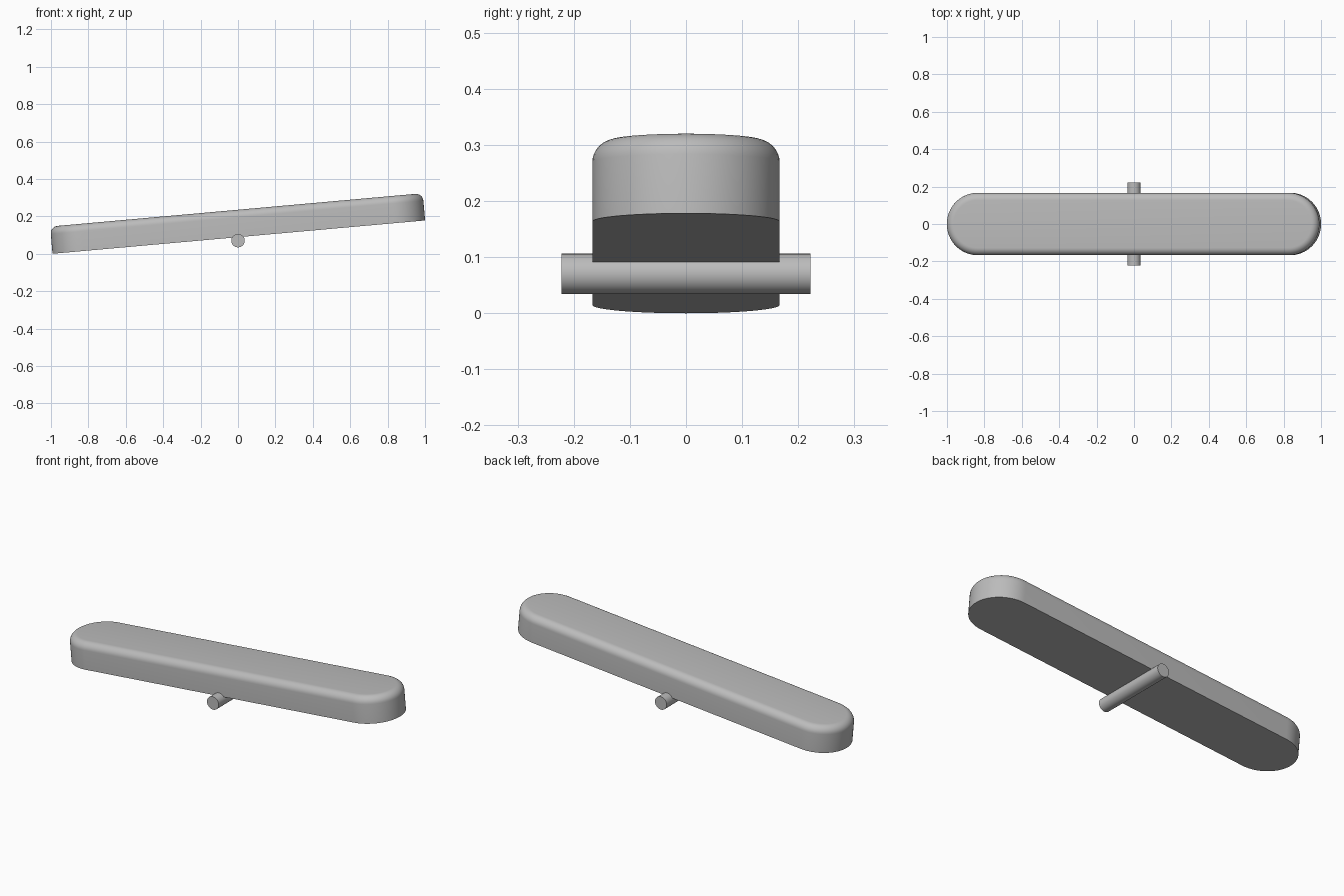
import bpy, bmesh
from math import radians, sin, cos, pi
from mathutils import Matrix

cube = bpy.data.objects.get("Cube")
if cube:
    bpy.data.objects.remove(cube, do_unlink=True)

TILT = radians(5.11)
LENGTH, RADIUS, THICK, ROUND = 2.0, 0.167, 0.146, 0.04

grey = bpy.data.materials.new("plain grey")
grey.use_nodes = True
grey.diffuse_color = (0.5, 0.5, 0.5, 1)
grey.node_tree.nodes["Principled BSDF"].inputs["Base Color"].default_value = (0.5, 0.5, 0.5, 1)


def add_part(name, bm, matrix):
    """Turn a bmesh into a smooth grey object with sharp edges kept."""
    bmesh.ops.recalc_face_normals(bm, faces=bm.faces)
    bm.transform(matrix)
    mesh = bpy.data.meshes.new(name)
    bm.to_mesh(mesh)
    bm.free()
    mesh.materials.append(grey)
    obj = bpy.data.objects.new(name, mesh)
    bpy.context.collection.objects.link(obj)
    bpy.ops.object.select_all(action='DESELECT')
    obj.select_set(True)
    bpy.context.view_layer.objects.active = obj
    bpy.ops.object.shade_smooth_by_angle(angle=radians(35))


# Plank: round-ended outline, extruded, with a rounded top rim
bm = bmesh.new()
steps = 32
outline = []
for side in (1, -1):
    for i in range(steps + 1):
        a = -pi / 2 + pi * i / steps
        outline.append(bm.verts.new((side * (LENGTH / 2 - RADIUS + RADIUS * cos(a)),
                                     side * RADIUS * sin(a), 0)))
base = bm.faces.new(outline)
top = bmesh.ops.extrude_face_region(bm, geom=[base], use_keep_orig=True)
top_verts = [g for g in top["geom"] if isinstance(g, bmesh.types.BMVert)]
bmesh.ops.translate(bm, verts=top_verts, vec=(0, 0, THICK))
rim = [e for e in bm.edges if all(v.co.z > THICK / 2 for v in e.verts)]
bmesh.ops.bevel(bm, geom=rim, offset=ROUND, segments=8, profile=0.5, affect='EDGES')
add_part("plank", bm, Matrix.Translation((0.0045, 0, 0.089)) @ Matrix.Rotation(-TILT, 4, 'Y'))

# Pivot rod: crosswise cylinder just under the plank
bm = bmesh.new()
bmesh.ops.create_cone(bm, cap_ends=True, segments=48, radius1=0.036, radius2=0.036, depth=0.444)
add_part("pivot_rod", bm, Matrix.Translation((0, 0, 0.07)) @ Matrix.Rotation(pi / 2, 4, 'X'))
